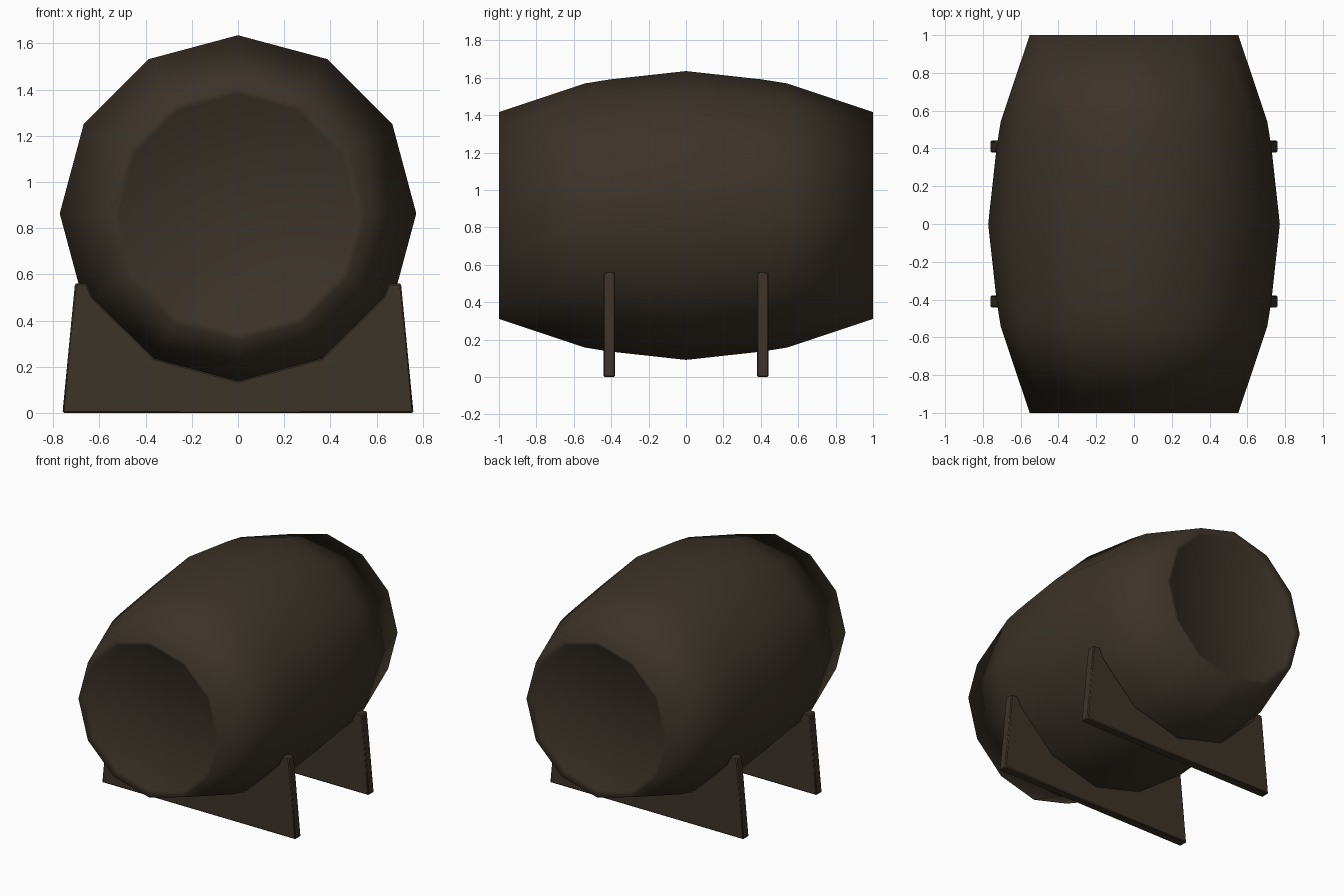
import bpy, bmesh, math

if "Cube" in bpy.data.objects:
    bpy.data.objects.remove(bpy.data.objects["Cube"])

CZ = 0.8635   # height of the barrel axis
SIDES = 12

wood = bpy.data.materials.new("dark_brown_wood")
wood.diffuse_color = (0.045, 0.033, 0.022, 1)
wood.use_nodes = True
wood.node_tree.nodes["Principled BSDF"].inputs["Base Color"].default_value = wood.diffuse_color


def finish(name, bm, angle):
    bmesh.ops.recalc_face_normals(bm, faces=bm.faces)
    me = bpy.data.meshes.new(name)
    bm.to_mesh(me)
    bm.free()
    me.materials.append(wood)
    ob = bpy.data.objects.new(name, me)
    bpy.context.collection.objects.link(ob)
    bpy.ops.object.select_all(action='DESELECT')
    bpy.context.view_layer.objects.active = ob
    ob.select_set(True)
    bpy.ops.object.shade_smooth_by_angle(angle=math.radians(angle))
    return ob


# Barrel: twelve-sided rings along y, with slightly dished ends
half = [(0.0, 0.772), (0.41, 0.727), (0.54, 0.706), (1.0, 0.5525), (0.975, 0.515)]
profile = [(-y, r) for y, r in half[:0:-1]] + half
bm = bmesh.new()
rings = []
for y, r in profile:
    rings.append([bm.verts.new((r * math.cos(i * math.tau / SIDES), y,
                                CZ + r * math.sin(i * math.tau / SIDES)))
                  for i in range(SIDES)])
for a, b in zip(rings, rings[1:]):
    for i in range(SIDES):
        j = (i + 1) % SIDES
        bm.faces.new((a[i], a[j], b[j], b[i]))
for ring, y in ((rings[0], -0.95), (rings[-1], 0.95)):
    centre = bm.verts.new((0, y, CZ))
    for i in range(SIDES):
        bm.faces.new((ring[i], ring[(i + 1) % SIDES], centre))
finish("barrel", bm, 180)

# Cradle stands: tapered planks with a notch following the barrel
right = [(0.76, 0), (0.706, 0.56), (0.655, 0.56), (0.63, 0.50), (0.3625, 0.236)]
outline = right + [(0, 0.138)] + [(-x, z) for x, z in reversed(right)]
for name, y in (("front_stand", -0.41), ("back_stand", 0.41)):
    bm = bmesh.new()
    face = bm.faces.new([bm.verts.new((x, y - 0.031, z)) for x, z in outline])
    ext = bmesh.ops.extrude_face_region(bm, geom=[face])
    bmesh.ops.translate(bm, vec=(0, 0.062, 0),
                        verts=[v for v in ext["geom"] if isinstance(v, bmesh.types.BMVert)])
    ob = finish(name, bm, 40)
    bev = ob.modifiers.new("soft_edges", 'BEVEL')
    bev.width = 0.006
    bev.segments = 1
    bev.limit_method = 'ANGLE'
    bev.angle_limit = math.radians(50)
